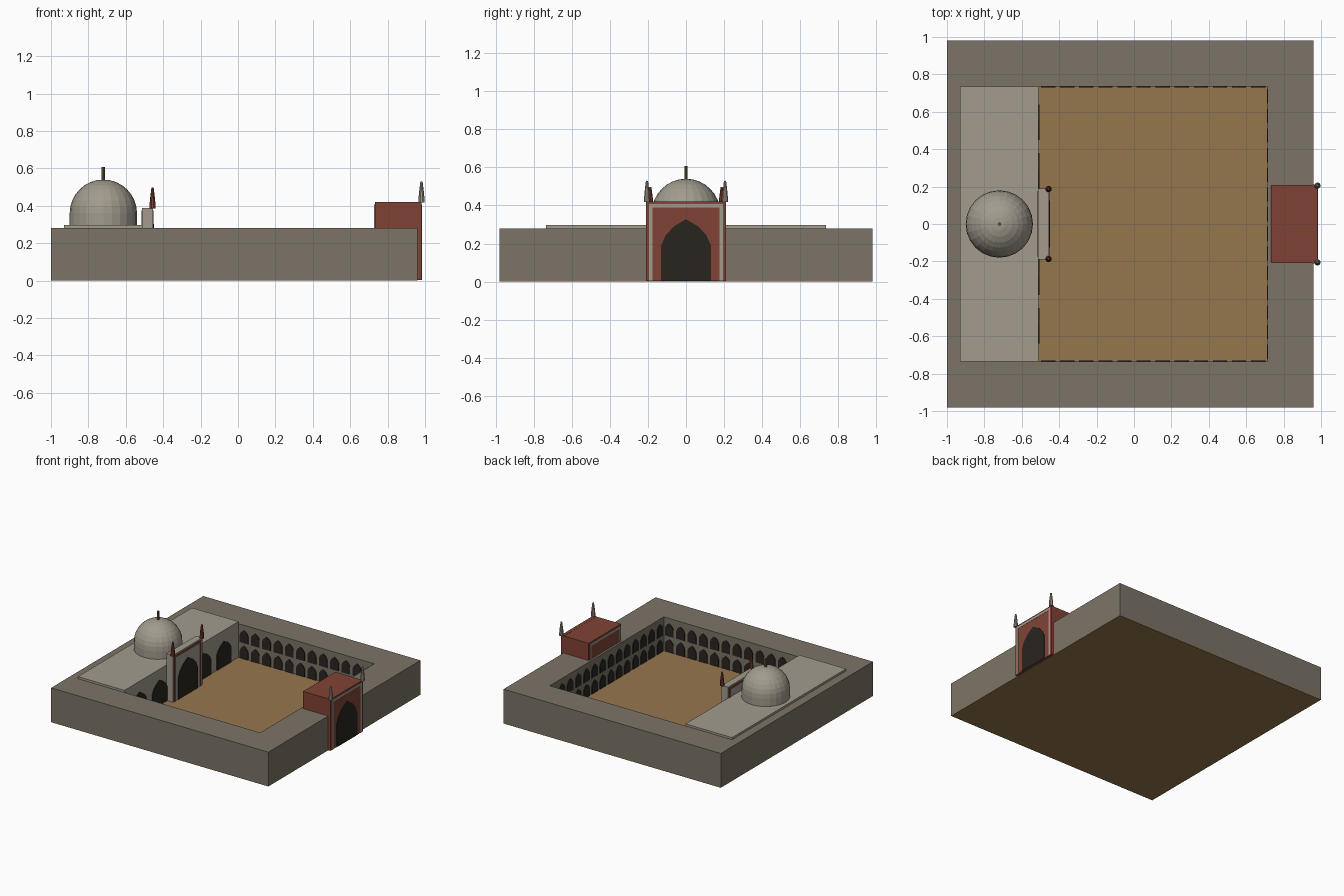
import bpy, bmesh
from math import sin, cos, pi

if "Cube" in bpy.data.objects:
    bpy.data.objects.remove(bpy.data.objects["Cube"])

def mat(name, rgb):
    m = bpy.data.materials.new(name)
    m.diffuse_color = (*rgb, 1)
    m.use_nodes = True
    m.node_tree.nodes["Principled BSDF"].inputs["Base Color"].default_value = m.diffuse_color
    return m

STONE = mat("stone", (0.20, 0.175, 0.135))
PALE = mat("pale_stone", (0.36, 0.33, 0.27))
RED = mat("red_stone", (0.22, 0.055, 0.035))
DARK = mat("dark_opening", (0.022, 0.018, 0.014))
EARTH = mat("earth", (0.30, 0.18, 0.075))
BRASS = mat("brass", (0.17, 0.11, 0.04))

def finish(name, bm, m):
    bmesh.ops.recalc_face_normals(bm, faces=bm.faces)
    me = bpy.data.meshes.new(name)
    bm.to_mesh(me)
    bm.free()
    me.materials.append(m)
    ob = bpy.data.objects.new(name, me)
    bpy.context.collection.objects.link(ob)
    return ob

def add_box(bm, x0, x1, y0, y1, z0, z1):
    vs = bmesh.ops.create_cube(bm, size=1)["verts"]
    for v in vs:
        v.co = ((x0 + x1) / 2 + v.co.x * (x1 - x0),
                (y0 + y1) / 2 + v.co.y * (y1 - y0),
                (z0 + z1) / 2 + v.co.z * (z1 - z0))

def box(name, m, *dims):
    bm = bmesh.new()
    add_box(bm, *dims)
    return finish(name, bm, m)

def add_arch(bm, axis, plane, depth, c, z0, w, h):
    """Pointed arch slab lying across the given axis, extruded by depth."""
    half = [(1, 0), (1, 0.58), (0.82, 0.74), (0.5, 0.88)]
    prof = half + [(0, 1)] + [(-a, b) for a, b in reversed(half)]
    def pt(a, b, d):
        u, z = c + a * w / 2, z0 + b * h
        return (plane + d, u, z) if axis == "x" else (u, plane + d, z)
    f = [bm.verts.new(pt(a, b, -depth)) for a, b in prof]
    g = [bm.verts.new(pt(a, b, depth)) for a, b in prof]
    bm.faces.new(f)
    bm.faces.new(g)
    n = len(f)
    for i in range(n):
        bm.faces.new((f[i], f[(i + 1) % n], g[(i + 1) % n], g[i]))

def lathe(name, m, x, y, prof, seg):
    """Revolve (radius, z) points; radius 0 closes to a pole."""
    bm = bmesh.new()
    rings = []
    for r, z in prof:
        k = seg if r > 0 else 1
        rings.append([bm.verts.new((x + r * cos(2 * pi * i / seg),
                                    y + r * sin(2 * pi * i / seg), z)) for i in range(k)])
    for a, b in zip(rings, rings[1:]):
        for i in range(seg):
            j = (i + 1) % seg
            if len(b) == 1:
                bm.faces.new((a[i], a[j], b[0]))
            else:
                bm.faces.new((a[i], a[j], b[j], b[i]))
    bm.faces.new(rings[0])
    return finish(name, bm, m)

# ground plate and courtyard
box("courtyard_floor", EARTH, -1, 0.96, -0.98, 0.98, 0, 0.006)

# surrounding wings as one hollow ring
X0, X1, Y = -0.755, 0.715, 0.735
bm = bmesh.new()
outer = [(-1, -0.98), (0.96, -0.98), (0.96, 0.98), (-1, 0.98)]
inner = [(X0, -Y), (X1, -Y), (X1, Y), (X0, Y)]
L = [[bm.verts.new((*p, z)) for p in ps] for ps in (outer, inner) for z in (0.004, 0.28)]
for i in range(4):
    j = (i + 1) % 4
    for a, b in ((0, 1), (1, 3), (3, 2), (2, 0)):
        bm.faces.new((L[a][i], L[a][j], L[b][j], L[b][i]))
finish("surrounding_wings", bm, STONE)

# two storeys of arcade niches on three sides
bm = bmesh.new()
for z in (0.006, 0.135):
    for i in range(12):
        c = -0.51 + (i + 0.5) * (X1 + 0.51) / 12
        for s in (-1, 1):
            add_arch(bm, "y", s * Y, 0.005, c, z, 0.076, 0.105)
    for i in range(14):
        add_arch(bm, "x", X1, 0.005, -Y + (i + 0.5) * 2 * Y / 14, z, 0.076, 0.105)
finish("arcade_niches", bm, DARK)

# prayer hall with four large arches
box("prayer_hall", PALE, -0.93, -0.51, -Y, Y, 0.004, 0.297)
bm = bmesh.new()
for c in (-0.545, -0.285, 0.285, 0.545):
    add_arch(bm, "x", -0.51, 0.005, c, 0.006, 0.19, 0.205)
finish("hall_arches", bm, DARK)

# dome and finial
dome = [(0.18, 0.29)] + [(0.18 * cos(i * pi / 16), 0.36 + 0.18 * sin(i * pi / 16))
                         for i in range(8)] + [(0, 0.54)]
lathe("dome", PALE, -0.72, 0, dome, 24)
lathe("dome_finial", BRASS, -0.72, 0, [(0.009, 0.53), (0.009, 0.606), (0, 0.606)], 8)

def portal(name, body, trim, x0, x1, hw, h, arch_w, arch_h, spire_x):
    """Framed gateway block with arch facing +x and corner spires."""
    box(name + "_block", body, x0, x1, -hw, hw, 0.002, h)
    bm = bmesh.new()
    for x in (x0, x1):
        for s in (-1, 1):
            a, b = sorted((s * (hw - 0.032), s * (hw - 0.014)))
            add_box(bm, x - 0.004, x + 0.004, a, b, 0.002, h - 0.012)
        add_box(bm, x - 0.004, x + 0.004, -hw + 0.032, hw - 0.032, h - 0.03, h - 0.012)
    finish(name + "_frame", bm, trim)
    bm = bmesh.new()
    add_arch(bm, "x", x1, 0.006, 0, 0.003, arch_w, arch_h)
    finish(name + "_arch", bm, DARK)
    for s, side in ((-1, "right"), (1, "left")):
        lathe(f"{name}_spire_{side}", trim, spire_x, s * (hw - 0.003),
              [(0.017, h - 0.002), (0.014, h + 0.045), (0.009, h + 0.085),
               (0.006, h + 0.108), (0, h + 0.11)], 10)

# entrance gate and hall portal
portal("gate", RED, PALE, 0.732, 0.979, 0.208, 0.42, 0.26, 0.325, 0.981)
# front piers of the gate reach past the outer wall
box("gate_front_slab", RED, 0.955, 0.981, -0.21, 0.21, 0.002, 0.421)
portal("hall_portal", PALE, RED, -0.512, -0.455, 0.19, 0.388, 0.25, 0.30, -0.457)
